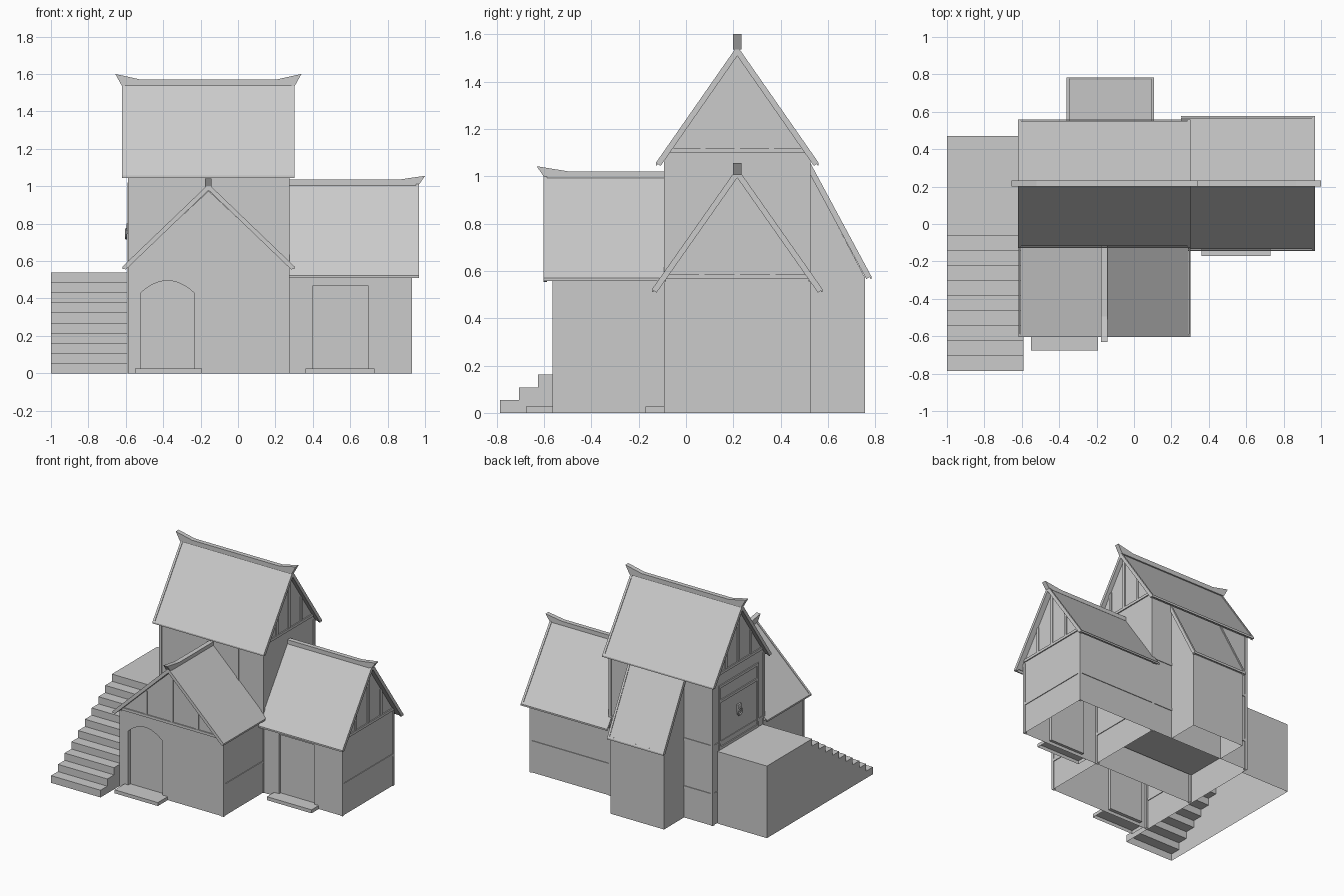
import bpy, bmesh, math

if "Cube" in bpy.data.objects:
    bpy.data.objects.remove(bpy.data.objects["Cube"])

grey = bpy.data.materials.new("plain grey")
grey.diffuse_color = (0.6, 0.6, 0.6, 1)
grey.use_nodes = True
grey.node_tree.nodes["Principled BSDF"].inputs["Base Color"].default_value = grey.diffuse_color
T = 0.024  # roof thickness


def prism(name, pts, axis, a, b):
    """Extrude a (u, z) profile along x or y from a to b."""
    bm = bmesh.new()
    place = (lambda u, z, t: (t, u, z)) if axis == 'x' else (lambda u, z, t: (u, t, z))
    r0 = [bm.verts.new(place(u, z, a)) for u, z in pts]
    r1 = [bm.verts.new(place(u, z, b)) for u, z in pts]
    bm.faces.new(r0)
    bm.faces.new(r1)
    n = len(pts)
    for i in range(n):
        j = (i + 1) % n
        bm.faces.new((r0[i], r0[j], r1[j], r1[i]))
    bmesh.ops.recalc_face_normals(bm, faces=bm.faces)
    me = bpy.data.meshes.new(name)
    bm.to_mesh(me)
    bm.free()
    me.materials.append(grey)
    ob = bpy.data.objects.new(name, me)
    bpy.context.collection.objects.link(ob)
    return ob


def box(name, x0, x1, y0, y1, z0, z1):
    return prism(name, [(y0, z0), (y1, z0), (y1, z1), (y0, z1)], 'x', x0, x1)


def slope(ue, ze, ua, za, top, bot):
    """Roof section from eave to apex, between two depths below the surface."""
    du, dz = ua - ue, za - ze
    l = math.hypot(du, dz)
    nu, nz = math.copysign(dz / l, du), -abs(du) / l
    k = l / abs(du)
    return [(ue + nu * top, ze + nz * top), (ua, za - k * top),
            (ua, za - k * bot), (ue + nu * bot, ze + nz * bot)]


def roof(name, axis, a, b, slopes, ends):
    for ue, ze, ua, za in slopes:
        f = 0.012 / math.hypot(ua - ue, za - ze)
        um, zm = ue + (ua - ue) * f, ze + (za - ze) * f
        prism(name + "_sheet", slope(um, zm, ua, za, 0.004, T), axis, a + 0.002, b - 0.002)
        for e in ends:
            w = 0.016 if e == a else -0.016
            prism(name + "_bargeboard", slope(ue, ze, ua, za, 0, T), axis, e, e + w)
        strip = [(ue, ze), (um, zm), (um, zm - 0.02), (ue, ze - 0.012)]
        prism(name + "_eave_strip", strip, axis, a, b)


def ridge(name, axis, c, a, b, z0, z1, z2, horn_a, horn_b):
    """Ridge beam whose free ends sweep up into horns."""
    pts = [(a, z0), (b, z0)]
    pts += [(b + 0.036, z2), (b - 0.1, z1)] if horn_b else [(b, z1)]
    pts += [(a + 0.1, z1), (a - 0.036, z2)] if horn_a else [(a, z1)]
    prism(name, pts, 'y' if axis == 'x' else 'x', c - 0.017, c + 0.017)


def gable(name, axis, at, out, c, half, zbeam, zapex):
    """Tie beam and upright studs on a gable wall; out is -1 or 1."""
    s = sorted((at - 0.01 * out, at + 0.008 * out))
    prism(name + "_tie_beam", [(c - half, zbeam), (c + half, zbeam),
          (c + half, zbeam + 0.02), (c - half, zbeam + 0.02)], axis, *s)
    s = sorted((at - 0.01 * out, at + 0.006 * out))
    for k in (-0.5, 0, 0.5):
        u = c + k * half
        zt = zapex - (zapex - zbeam) * abs(k) - 0.005
        prism(name + "_stud", [(u - .011, zbeam), (u + .011, zbeam),
              (u + .011, zt), (u - .011, zt)], axis, *s)


def post(name, x, y, z, sx, sy):
    """Corner post standing slightly proud; sx, sy point outward."""
    xs = sorted((x + 0.005 * sx, x - 0.015 * sx))
    ys = sorted((y + 0.005 * sy, y - 0.015 * sy))
    box(name, *xs, *ys, 0, z)


def cut(ob, cutter):
    m = ob.modifiers.new("recess", 'BOOLEAN')
    m.operation, m.object, m.solver = 'DIFFERENCE', cutter, 'EXACT'
    dg = bpy.context.evaluated_depsgraph_get()
    me = bpy.data.meshes.new_from_object(ob.evaluated_get(dg))
    ob.modifiers.clear()
    ob.data = me
    bpy.data.objects.remove(cutter)


def walls(name, axis, a, b, u0, u1, zw, za):
    return prism(name, [(u0, 0), (u1, 0), (u1, zw), ((u0 + u1) / 2, za), (u0, zw)], axis, a, b)


X0, X1, XR = -0.584, 0.27, 0.926    # tower sides, right wing end
Y0, Y1, YF = -0.087, 0.52, -0.558   # tower front and back, front wing end
CX, CY = -0.157, 0.2165

# Tower
walls("tower_walls", 'x', X0, X1, Y0, Y1, 1.08, 1.51)
roof("tower_roof", 'x', -0.62, 0.303, [(-0.127, 1.057, CY, 1.55), (0.56, 1.057, CY, 1.55)], (-0.62, 0.303))
ridge("tower_ridge", 'x', CY, -0.62, 0.303, 1.535, 1.57, 1.60, True, True)
for x, o in ((X0, -1), (X1, 1)):
    gable("tower_gable", 'x', x, o, CY, 0.29, 1.10, 1.51)
    for y, p in ((Y0, -1), (Y1, 1)):
        post("tower_post", x, y, 1.07, o, p)
for x in (-0.37, 0.06):
    box("tower_front_stud", x - 0.01, x + 0.01, Y0 - 0.005, Y0, 0.6, 1.07)
for z in (0.22, 0.58):
    box("tower_rail", X0 - 0.005, X1 + 0.005, Y0 + 0.01, Y1 + 0.005, z, z + 0.02)

# Right wing with a recessed square door
wing = walls("right_wing_walls", 'x', X1, XR, Y0, Y1, 0.565, 1.0)
cut(wing, box("door_cutter", 0.40, 0.695, Y0 - 0.1, Y0 + 0.02, 0.025, 0.47))
roof("right_wing_roof", 'x', 0.25, 0.967, [(-0.144, 0.522, CY, 1.035), (0.577, 0.522, CY, 1.035)], (0.967,))
ridge("right_wing_ridge", 'x', CY, X1, 0.965, 1.005, 1.036, 1.056, False, True)
gable("right_wing_gable", 'x', XR, 1, CY, 0.30, 0.565, 1.0)
for y, p in ((Y0, -1), (Y1, 1)):
    post("right_wing_post", XR, y, 0.555, 1, p)
box("right_wing_end_rail", XR, XR + 0.005, Y0, Y1, 0.22, 0.24)
box("right_wing_back_rail", X1, XR, Y1, Y1 + 0.005, 0.22, 0.24)
box("right_wing_step", 0.36, 0.73, -0.172, Y0, 0, 0.026)

# Front wing with a recessed arched door
front = walls("front_wing_walls", 'y', YF, Y0, X0, X1, 0.575, 0.975)
arch = [(-0.52, 0.025), (-0.235, 0.025)]
for i in range(13):
    t = -1 + i / 6
    arch.append((-0.3775 - 0.1425 * t, 0.43 + 0.065 * (1 - t * t)))
cut(front, prism("arch_cutter", arch, 'y', YF - 0.1, YF + 0.025))
roof("front_wing_roof", 'y', -0.603, Y0 + 0.01, [(-0.618, 0.57, CX, 1.012), (0.303, 0.57, CX, 1.012)], (-0.603,))
ridge("front_wing_ridge", 'y', CX - 0.003, -0.595, Y0, 0.99, 1.02, 1.042, True, False)
gable("front_wing_gable", 'y', YF, -1, CX, 0.425, 0.577, 0.975)
for x, o in ((X0, -1), (X1, 1)):
    post("front_wing_post", x, YF, 0.57, o, -1)
    box("front_wing_side_rail", x - 0.005, x + 0.005, YF, Y0, 0.22, 0.24)
box("front_wing_step", -0.55, -0.192, -0.675, YF, 0, 0.026)

# Lean-to at the back
prism("lean_to_walls", [(Y1, 0), (0.757, 0), (0.757, 0.57), (Y1, 1.02)], 'x', -0.348, 0.094)
roof("lean_to_roof", 'x', -0.36, 0.106, [(0.783, 0.577, 0.522, 1.062)], (-0.36, 0.106))

# Stairs and landing on the left
steps = [(0.47, 0), (-0.785, 0)]
for i in range(10):
    y = -0.785 + 0.08 * i
    steps += [(y, 0.054 * i), (y, 0.054 * (i + 1))][(i == 0):]
steps.append((0.47, 0.54))
prism("side_stairs", steps, 'x', -1.0, -0.59)

# Upper door on the landing: frame, rail, plate and ring
F = X0 - 0.008
for y in (-0.02, 0.43):
    box("upper_door_jamb", F, X0, y, y + 0.02, 0.54, 1.0)
for z in (0.54, 0.89, 1.0):
    box("upper_door_rail", F, X0, -0.02, 0.45, z, z + 0.02)
box("door_knocker_plate", X0 - 0.012, X0, 0.195, 0.235, 0.745, 0.80)
bpy.ops.mesh.primitive_torus_add(major_segments=12, minor_segments=6, major_radius=0.025, minor_radius=0.006,
                                 location=(X0 - 0.014, CY, 0.745), rotation=(0, math.pi / 2, 0))
ring = bpy.context.object
ring.name = "door_knocker_ring"
ring.data.materials.append(grey)

# Walls, posts and steps are hollow shells: open them underneath
for ob in bpy.data.objects:
    bm = bmesh.new()
    bm.from_mesh(ob.data)
    under = [f for f in bm.faces if all(v.co.z < 1e-4 for v in f.verts)]
    if ob != ring and under:
        bmesh.ops.delete(bm, geom=under, context='FACES')
        bm.to_mesh(ob.data)
    bm.free()
